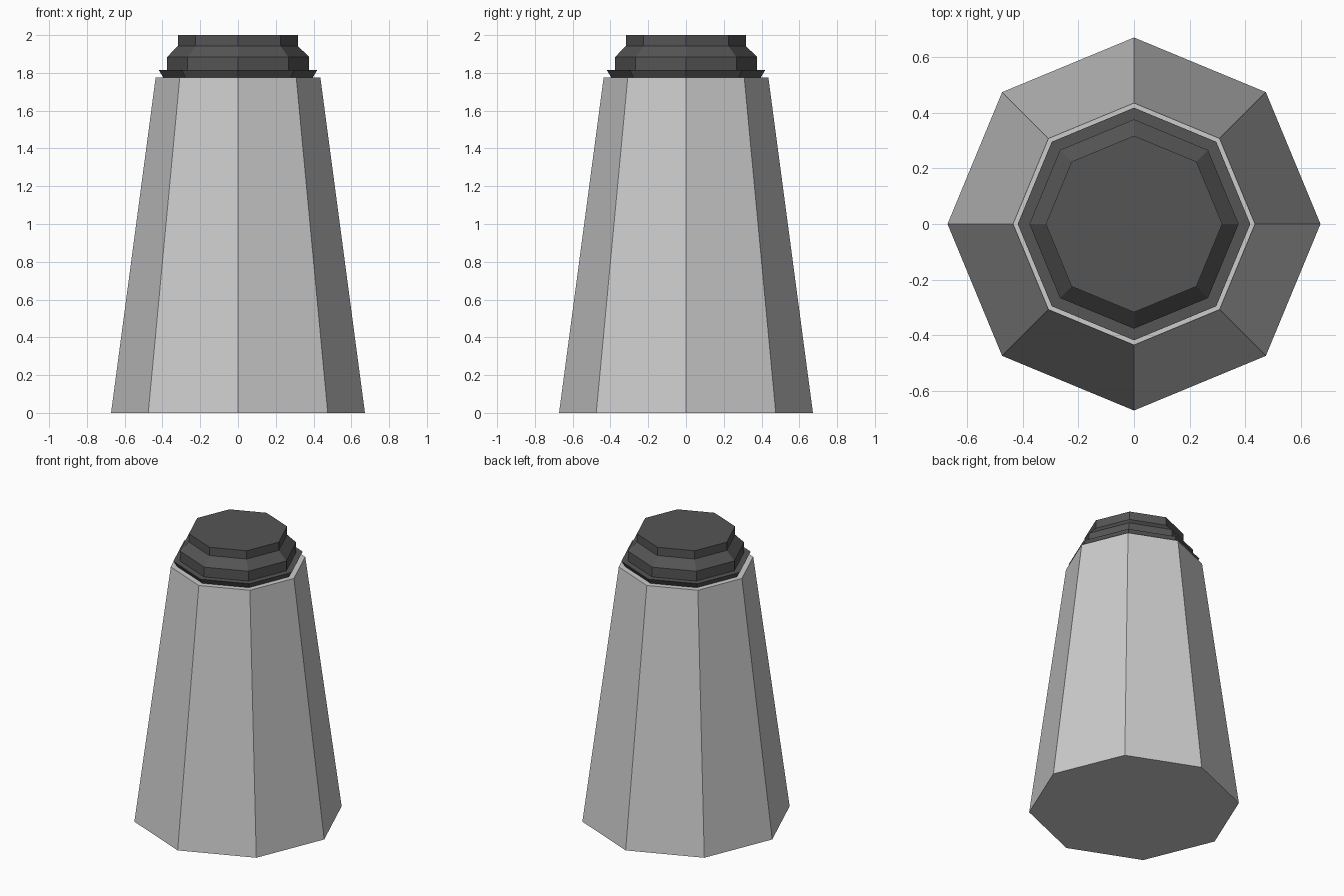
import bpy, bmesh
from math import cos, sin, pi

if "Cube" in bpy.data.objects:
    bpy.data.objects.remove(bpy.data.objects["Cube"])

SIDES = 8


def lathe(name, profile):
    """Closed octagonal solid from (radius, z) points, bottom to top."""
    bm = bmesh.new()
    rings = [[bm.verts.new((r * cos(2 * pi * i / SIDES), r * sin(2 * pi * i / SIDES), z))
              for i in range(SIDES)] for r, z in profile]
    for low, high in zip(rings, rings[1:]):
        for i in range(SIDES):
            j = (i + 1) % SIDES
            bm.faces.new((low[i], low[j], high[j], high[i]))
    bm.faces.new(rings[0][::-1])
    bm.faces.new(rings[-1])
    mesh = bpy.data.meshes.new(name)
    bm.to_mesh(mesh)
    bm.free()
    obj = bpy.data.objects.new(name, mesh)
    bpy.context.collection.objects.link(obj)
    return obj


dark = bpy.data.materials.new("dark_grey")
dark.diffuse_color = (0.09, 0.09, 0.09, 1)
dark.use_nodes = True
dark.node_tree.nodes["Principled BSDF"].inputs["Base Color"].default_value = dark.diffuse_color

# Tapered body
lathe("tapered_body", [(0.672, 0), (0.436, 1.776)])

# Dark cap: undercut flange, ledge, collar, sloped shoulder and flat top
cap = lathe("cap", [(0.396, 1.776), (0.419, 1.814), (0.377, 1.814),
                    (0.377, 1.883), (0.318, 1.942), (0.318, 2.0)])
cap.data.materials.append(dark)
